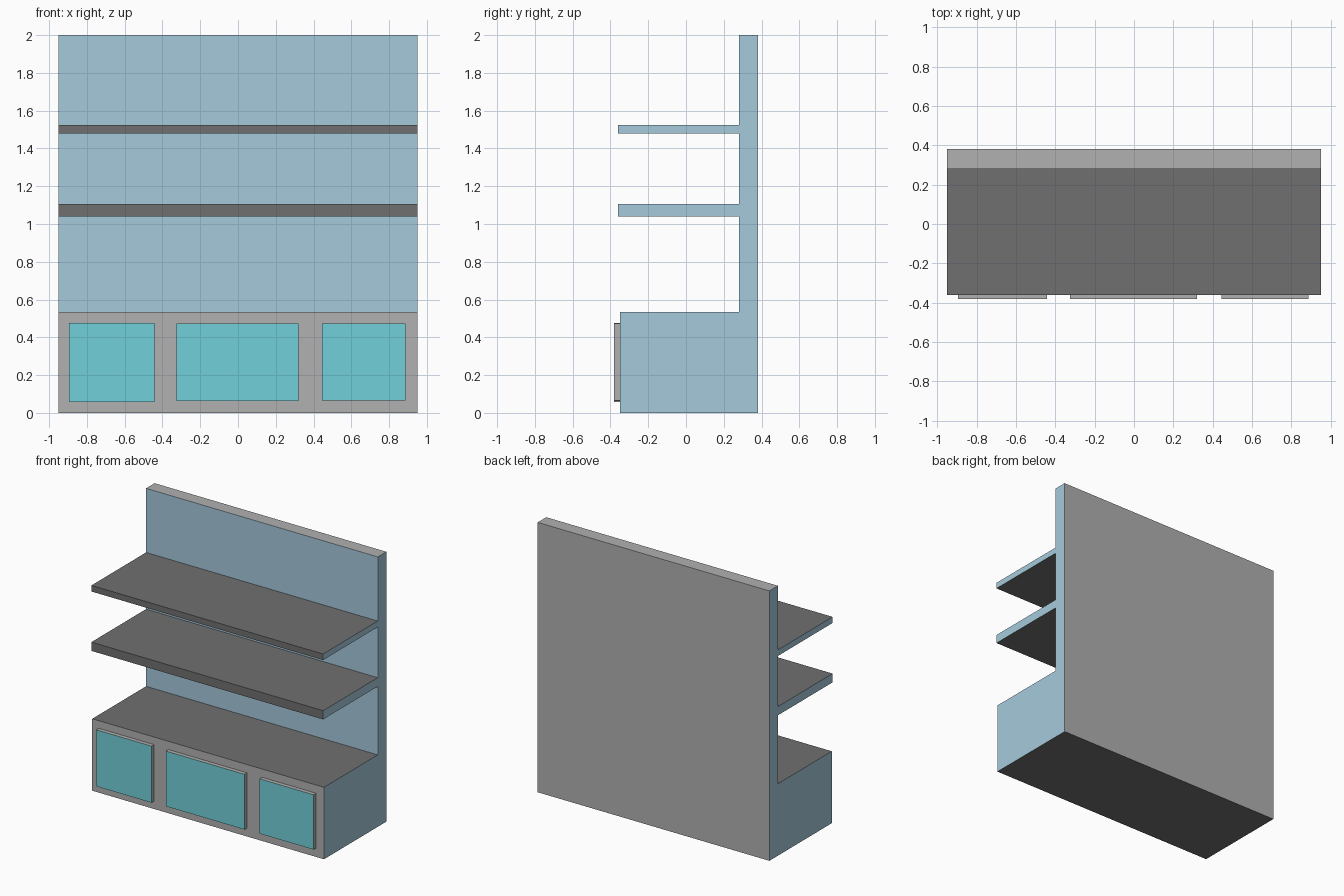
import bpy, bmesh

if "Cube" in bpy.data.objects:
    bpy.data.objects.remove(bpy.data.objects["Cube"])

HALF_W = 0.95


def material(name, rgb):
    m = bpy.data.materials.new(name)
    m.diffuse_color = (*rgb, 1)
    m.use_nodes = True
    m.node_tree.nodes["Principled BSDF"].inputs["Base Color"].default_value = m.diffuse_color
    return m


grey = material("grey", (0.44, 0.44, 0.44))
blue = material("light_blue", (0.38, 0.59, 0.72))
dark = material("dark_grey", (0.16, 0.16, 0.16))
cyan = material("cyan", (0.165, 0.63, 0.70))


def finish(bm, name, mats):
    bmesh.ops.recalc_face_normals(bm, faces=bm.faces[:])
    me = bpy.data.meshes.new(name)
    bm.to_mesh(me)
    bm.free()
    for m in mats:
        me.materials.append(m)
    ob = bpy.data.objects.new(name, me)
    bpy.context.collection.objects.link(ob)
    return ob


# Side profile (y, z, colour of the strip to the next point): 0 grey, 1 blue, 2 dark
FRONT, BACK, PANEL, SHELF = -0.35, 0.38, 0.28, -0.36
profile = [(BACK, 0, 2), (FRONT, 0, 0), (FRONT, 0.533, 2), (PANEL, 0.533, 1)]
for z0, z1 in ((1.04, 1.105), (1.48, 1.525)):
    profile += [(PANEL, z0, 2), (SHELF, z0, 2), (SHELF, z1, 2), (PANEL, z1, 1)]
profile += [(PANEL, 2, 0), (BACK, 2, 0)]

# Shelf unit body: profile swept across the width
bm = bmesh.new()
left, right = ([bm.verts.new((x, y, z)) for y, z, _ in profile] for x in (-HALF_W, HALF_W))
for cap in (left, right):
    bm.faces.new(cap).material_index = 1
n = len(profile)
for i in range(n):
    j = (i + 1) % n
    bm.faces.new((left[i], left[j], right[j], right[i])).material_index = profile[i][2]
finish(bm, "shelf_unit_body", (grey, blue, dark))


# Raised cupboard doors: grey rim, cyan face
def door(name, x0, x1, z0, z1, y0=-0.38, y1=FRONT):
    bm = bmesh.new()
    bmesh.ops.create_cube(bm, size=1)
    for v in bm.verts:
        v.co = (x1 if v.co.x > 0 else x0, y1 if v.co.y > 0 else y0, z1 if v.co.z > 0 else z0)
    bm.normal_update()
    for f in bm.faces:
        f.material_index = 1 if f.normal.y < -0.5 else 0
    finish(bm, name, (grey, cyan))


door("left_door", -0.895, -0.443, 0.058, 0.477)
door("middle_door", -0.326, 0.319, 0.063, 0.472)
door("right_door", 0.444, 0.886, 0.066, 0.472)
